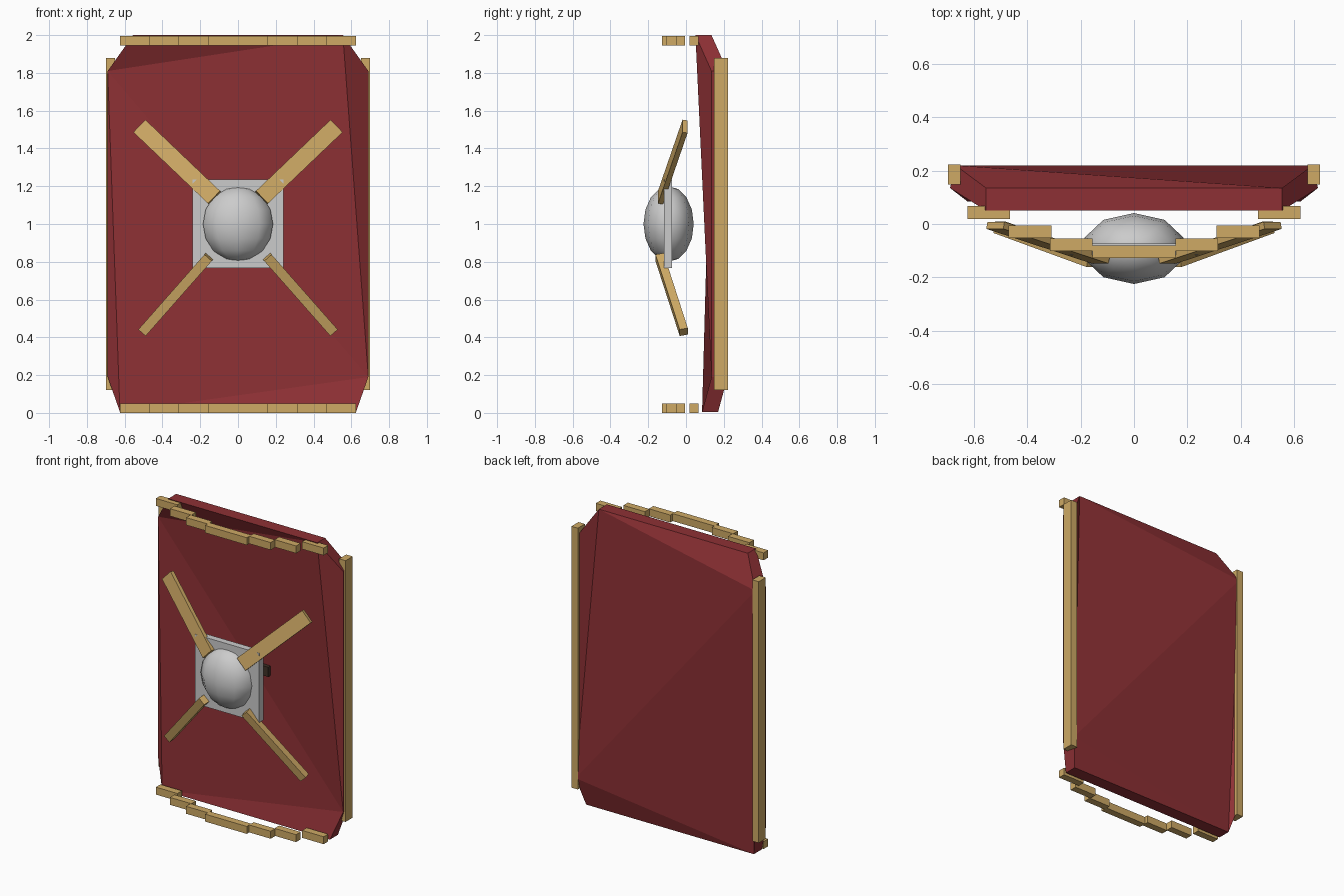
import bpy, bmesh
from mathutils import Vector, Matrix

if "Cube" in bpy.data.objects:
    bpy.data.objects.remove(bpy.data.objects["Cube"])


def material(name, rgb):
    m = bpy.data.materials.new(name)
    m.diffuse_color = (*rgb, 1)
    m.use_nodes = True
    m.node_tree.nodes["Principled BSDF"].inputs["Base Color"].default_value = m.diffuse_color
    return m


RED = material("red_paint", (0.27, 0.03, 0.035))
WOOD = material("wood", (0.62, 0.40, 0.13))
DARK = material("dark_wood", (0.05, 0.03, 0.02))


def finish(name, bm, mat=None):
    bmesh.ops.recalc_face_normals(bm, faces=bm.faces)
    me = bpy.data.meshes.new(name)
    bm.to_mesh(me)
    bm.free()
    ob = bpy.data.objects.new(name, me)
    bpy.context.collection.objects.link(ob)
    if mat:
        me.materials.append(mat)
    return ob


def box(name, x, y, z, mat=None):
    """Axis-aligned box from (min, max) ranges."""
    size = [r[1] - r[0] for r in (x, y, z)]
    mid = [(r[0] + r[1]) / 2 for r in (x, y, z)]
    bm = bmesh.new()
    bmesh.ops.create_cube(bm, size=1, matrix=Matrix.Translation(mid) @ Matrix.Diagonal((*size, 1)))
    return finish(name, bm, mat)


def bar(name, a, b, width, depth, mat):
    """Box running from point a to point b, its flat side towards the front."""
    a, b = Vector(a), Vector(b)
    axis = (b - a).normalized()
    side = axis.cross(Vector((0, -1, 0))).normalized()
    face = axis.cross(side)
    m = Matrix((side, face, axis)).transposed().to_4x4()
    m.translation = (a + b) / 2
    bm = bmesh.new()
    bmesh.ops.create_cube(bm, size=1, matrix=m @ Matrix.Diagonal((width, depth, (b - a).length, 1)))
    return finish(name, bm, mat)


# Shield board: octagon outline bent back at the sides, folded along its diagonals
outline = [(-0.555, 0.05, 2.0), (0.555, 0.05, 2.0), (0.69, 0.135, 1.81), (0.69, 0.135, 0.19),
           (0.625, 0.085, 0.005), (-0.625, 0.085, 0.005), (-0.69, 0.135, 0.19), (-0.69, 0.135, 1.81)]
folds = [(0, 1, 7), (1, 2, 3), (3, 4, 5), (5, 6, 7), (7, 1, 3), (7, 3, 5)]
bm = bmesh.new()
front = [bm.verts.new(p) for p in outline]
back = [bm.verts.new((x * (0.97 if abs(x) > 0.65 else 1), y + 0.085, z)) for x, y, z in outline]
for tri in folds:
    bm.faces.new([front[i] for i in tri])
    bm.faces.new([back[i] for i in reversed(tri)])
for i in range(8):
    j = (i + 1) % 8
    bm.faces.new((front[i], back[i], back[j], front[j]))
finish("shield_board", bm, RED)

# Stepped rim blocks along the top and bottom
steps = [(0.155, 0.315, -0.102), (0.31, 0.47, -0.053), (0.465, 0.625, 0.019)]
for end, z in (("top", (1.945, 1.995)), ("bottom", (0.0, 0.05))):
    box(f"{end}_rim_middle", (-0.155, 0.155), (-0.128, -0.08), z, WOOD)
    for n, (x0, x1, y) in enumerate(steps):
        box(f"{end}_rim_right_{n}", (x0, x1), (y, y + 0.048), z, WOOD)
        box(f"{end}_rim_left_{n}", (-x1, -x0), (y, y + 0.048), z, WOOD)

# Side rims and diagonal arms
for side, s in (("right", 1), ("left", -1)):
    box(f"{side}_rim", sorted((s * 0.65, s * 0.698)), (0.148, 0.223), (0.12, 1.88), WOOD)
    bar(f"upper_{side}_arm", (s * 0.125, -0.135, 1.14), (s * 0.52, -0.005, 1.517), 0.092, 0.027, WOOD)
    bar(f"lower_{side}_arm", (s * 0.155, -0.14, 0.825), (s * 0.505, -0.012, 0.428), 0.052, 0.044, WOOD)

# Boss plate and dome
box("boss_plate", (-0.24, 0.24), (-0.117, -0.073), (0.768, 1.235))
bm = bmesh.new()
bmesh.ops.create_uvsphere(bm, u_segments=10, v_segments=8, radius=1,
                          matrix=Matrix.Translation((0, -0.092, 1)) @ Matrix.Diagonal((0.195, 0.133, 0.2, 1)))
for f in bm.faces:
    f.smooth = True
finish("boss_dome", bm)

# Grip behind the boss
box("grip", (-0.155, 0.155), (0.10, 0.16), (0.97, 1.035), DARK)
